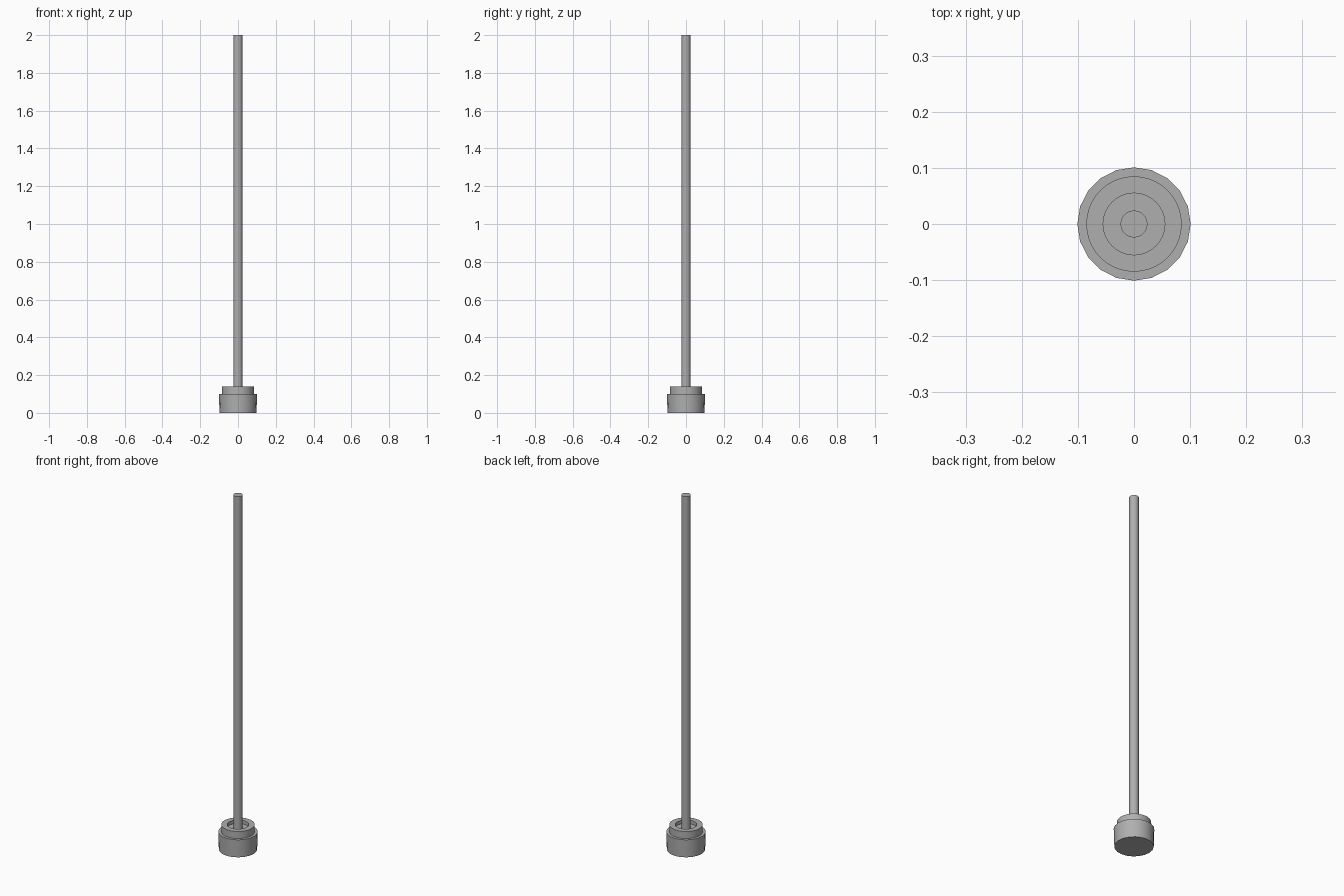
import bpy, math

if "Cube" in bpy.data.objects:
    bpy.data.objects.remove(bpy.data.objects["Cube"])

grey = bpy.data.materials.new("dark_grey")
grey.diffuse_color = (0.43, 0.43, 0.43, 1)
grey.use_nodes = True
grey.node_tree.nodes["Principled BSDF"].inputs["Base Color"].default_value = grey.diffuse_color

def lathe(name, profile, sides):
    """Revolve an (r, z) profile around z; r = 0 closes at the axis."""
    verts, rings, faces = [], [], []
    for r, z in profile:
        n = 1 if r == 0 else sides
        rings.append([len(verts) + i for i in range(n)])
        verts += [(r * math.cos(2 * math.pi * i / sides),
                   r * math.sin(2 * math.pi * i / sides), z) for i in range(n)]
    for a, b in zip(rings, rings[1:]):
        for i in range(sides):
            j = (i + 1) % sides
            quad = [a[i % len(a)], a[j % len(a)], b[j % len(b)], b[i % len(b)]]
            faces.append(list(dict.fromkeys(quad)))
    mesh = bpy.data.meshes.new(name)
    mesh.from_pydata(verts, [], faces)
    mesh.materials.append(grey)
    obj = bpy.data.objects.new(name, mesh)
    bpy.context.collection.objects.link(obj)
    bpy.context.view_layer.objects.active = obj
    obj.select_set(True)
    bpy.ops.object.shade_smooth_by_angle(angle=math.radians(35))
    obj.select_set(False)
    return obj

# Solid foot, flaring slightly towards the top
lathe("base", [(0, 0), (0.098, 0), (0.101, 0.1), (0, 0.1)], 20)

# Raised collar with a shallow recess around the pole
lathe("collar", [(0.085, 0.1), (0.085, 0.14), (0.055, 0.14),
                 (0.055, 0.12), (0, 0.12)], 40)

# Long pole
lathe("pole", [(0, 0.12), (0.024, 0.12), (0.024, 2), (0, 2)], 32)
